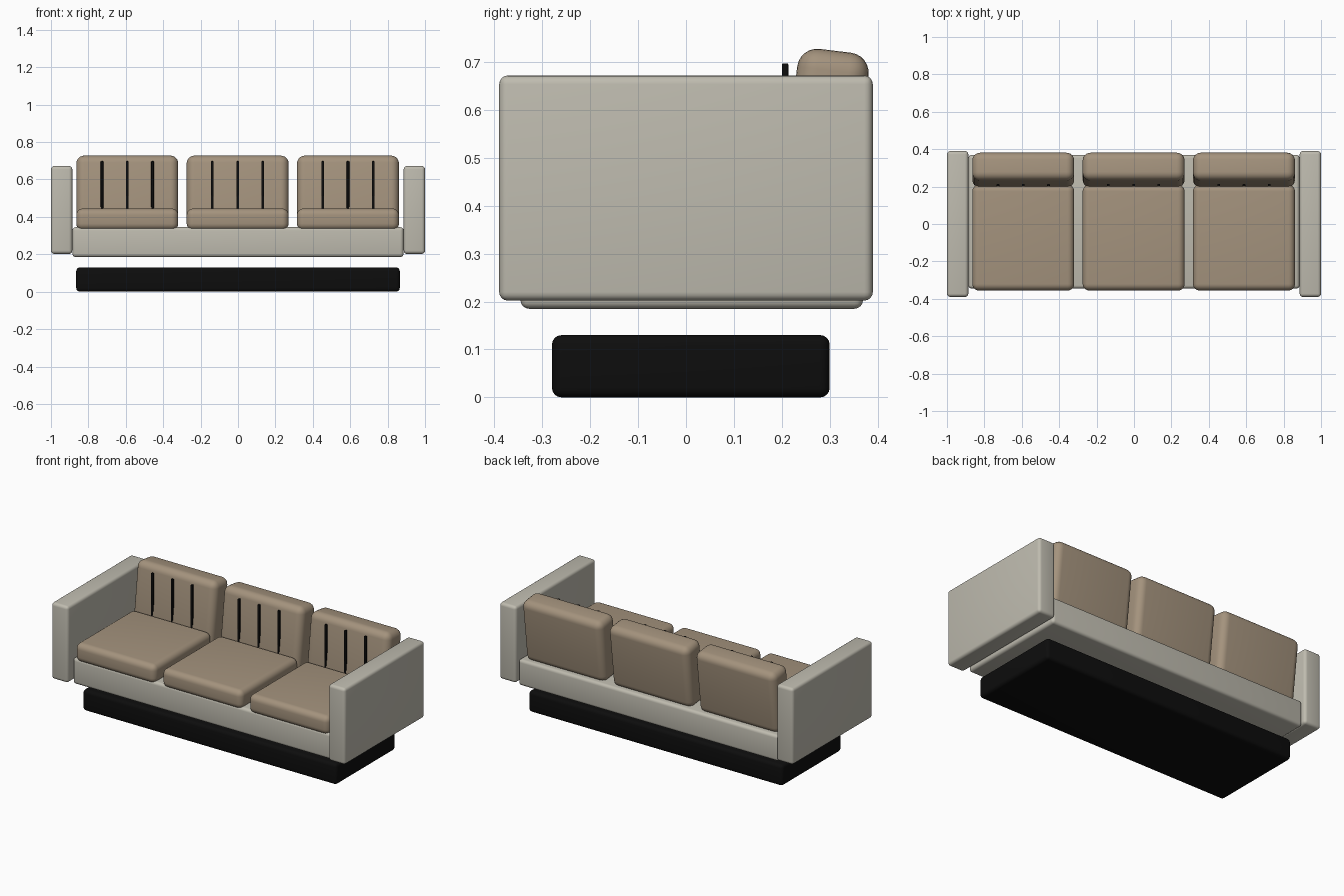
import bpy
import math

if "Cube" in bpy.data.objects:
    bpy.data.objects.remove(bpy.data.objects["Cube"], do_unlink=True)


def make_material(name, colour):
    mat = bpy.data.materials.new(name)
    mat.use_nodes = True
    mat.diffuse_color = (*colour, 1)
    mat.node_tree.nodes["Principled BSDF"].inputs["Base Color"].default_value = (*colour, 1)
    return mat


pale_fabric = make_material("pale_grey_fabric", (0.52, 0.50, 0.43))
tan_fabric = make_material("tan_fabric", (0.37, 0.29, 0.205))
black = make_material("black", (0.004, 0.004, 0.004))


def rounded_box(name, centre, size, radius, mat, tilt=0, segments=4):
    """Box with rounded edges, optionally leaning back by tilt degrees."""
    bpy.ops.mesh.primitive_cube_add(size=1, location=centre)
    box = bpy.context.object
    box.name = box.data.name = name
    box.scale = size
    bpy.ops.object.transform_apply(location=False, rotation=False, scale=True)
    box.rotation_euler.x = -math.radians(tilt)
    box.data.materials.append(mat)
    bevel = box.modifiers.new("rounding", "BEVEL")
    bevel.width = radius
    bevel.segments = segments
    bpy.ops.object.modifier_apply(modifier=bevel.name)
    bpy.ops.object.shade_smooth_by_angle(angle=math.radians(35))
    return box


# Plinth and seat frame
rounded_box("plinth", (0, 0.01, 0.065), (1.73, 0.58, 0.13), 0.02, black)
rounded_box("seat_frame", (0, 0.012, 0.265), (1.77, 0.715, 0.16), 0.018, pale_fabric)

# Arms
for side, sign in (("left", 1), ("right", -1)):
    rounded_box(side + "_arm", (sign * 0.943, 0, 0.437), (0.114, 0.78, 0.47), 0.018, pale_fabric)

# Three places, each with a seat cushion, a leaning back cushion and dark strips
for place, x in (("right", -0.592), ("middle", -0.002), ("left", 0.588)):
    rounded_box(place + "_seat_cushion", (x, -0.073, 0.387), (0.545, 0.565, 0.115),
                0.035, tan_fabric, segments=6)
    rounded_box(place + "_back_cushion", (x, 0.288, 0.53), (0.545, 0.15, 0.39),
                0.042, tan_fabric, tilt=7, segments=6)
    for i in (-1, 0, 1):
        rounded_box(place + "_back_strip", (x + i * 0.135, 0.207, 0.55), (0.014, 0.013, 0.295),
                    0.003, black, segments=2)
